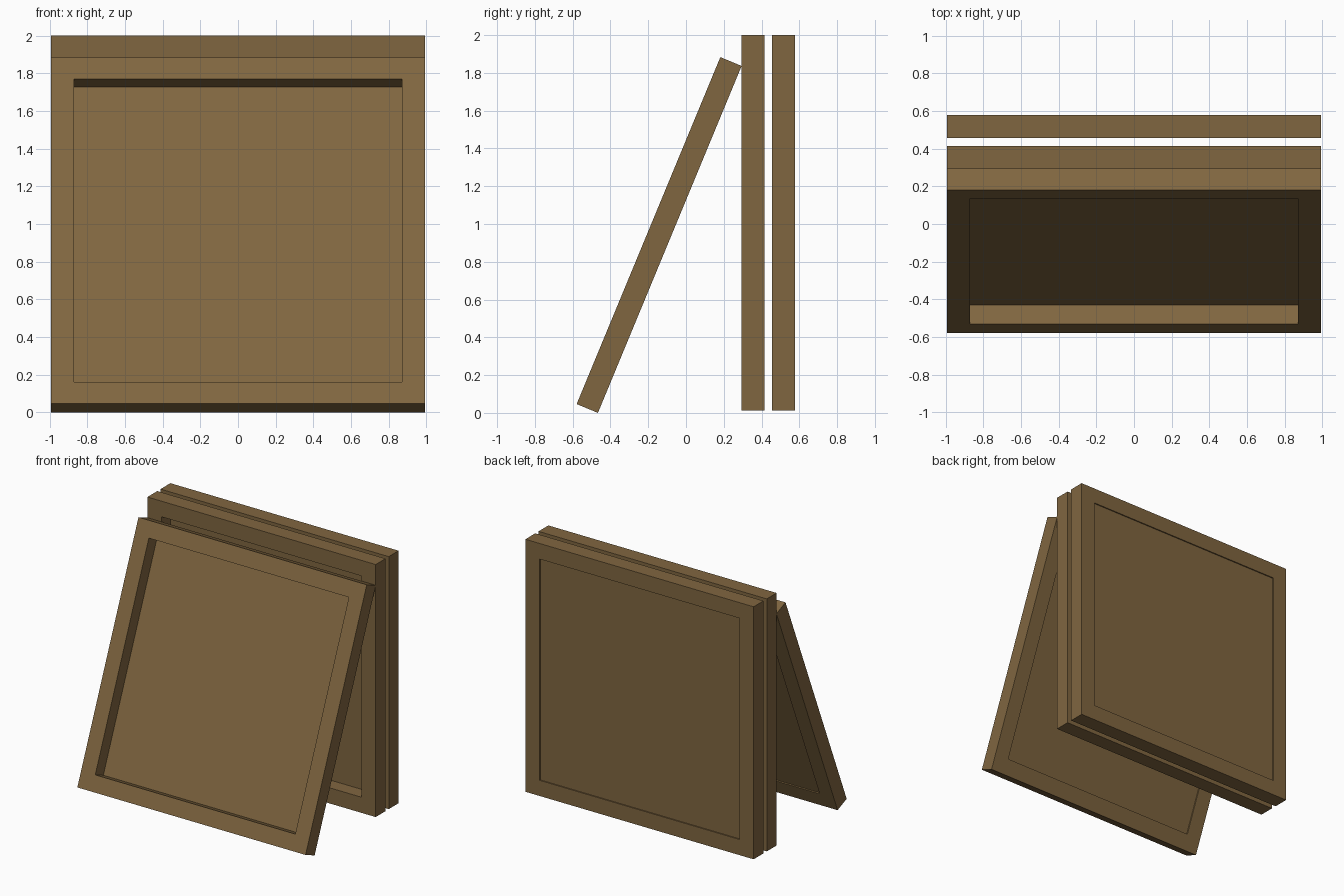
import bpy, bmesh, math
from mathutils import Matrix, Vector

if "Cube" in bpy.data.objects:
    bpy.data.objects.remove(bpy.data.objects["Cube"])

SIZE, THICK, BORDER = 1.988, 0.122, 0.123   # outer side, depth, frame width
RECESS, SHEET = 0.109, 0.004                # front recess depth, panel thickness

wood = bpy.data.materials.new("brown_wood")
wood.diffuse_color = (0.216, 0.133, 0.051, 1)
wood.use_nodes = True
wood.node_tree.nodes["Principled BSDF"].inputs["Base Color"].default_value = wood.diffuse_color


def make_object(name, bm, matrix):
    bmesh.ops.recalc_face_normals(bm, faces=bm.faces)
    mesh = bpy.data.meshes.new(name)
    bm.to_mesh(mesh)
    bm.free()
    mesh.materials.append(wood)
    obj = bpy.data.objects.new(name, mesh)
    obj.matrix_world = matrix
    bpy.context.collection.objects.link(obj)


def square(bm, half, y):
    """Square loop around the centre of the board, at depth y."""
    mid = SIZE / 2
    return [bm.verts.new((sx * half, y, mid + sz * half))
            for sx, sz in ((-1, -1), (1, -1), (1, 1), (-1, 1))]


def framed_board(name, matrix):
    # Square frame: four loops bridged into a ring
    outer, inner = SIZE / 2, SIZE / 2 - BORDER
    bm = bmesh.new()
    loops = [square(bm, h, y) for h, y in
             ((outer, 0), (outer, THICK), (inner, THICK), (inner, 0))]
    for i in range(4):
        a, b = loops[i], loops[(i + 1) % 4]
        for j in range(4):
            k = (j + 1) % 4
            bm.faces.new((a[j], a[k], b[k], b[j]))
    make_object(name + "_frame", bm, matrix)

    # Thin sheet set near the back of the frame
    bm = bmesh.new()
    bmesh.ops.create_cube(bm, size=1)
    bmesh.ops.scale(bm, vec=(inner * 2, SHEET, inner * 2), verts=bm.verts)
    bmesh.ops.translate(bm, vec=(0, RECESS + SHEET / 2, SIZE / 2), verts=bm.verts)
    make_object(name + "_panel", bm, matrix)


# Two upright boards, and one leaning against them
framed_board("middle_board", Matrix.Translation((0, 0.293, 2 - SIZE)))
framed_board("rear_board", Matrix.Translation((0, 0.456, 2 - SIZE)))
lean = math.radians(22.5)
framed_board("leaning_board",
             Matrix.Translation((0, -0.579, THICK * math.sin(lean)))
             @ Matrix.Rotation(-lean, 4, 'X'))
